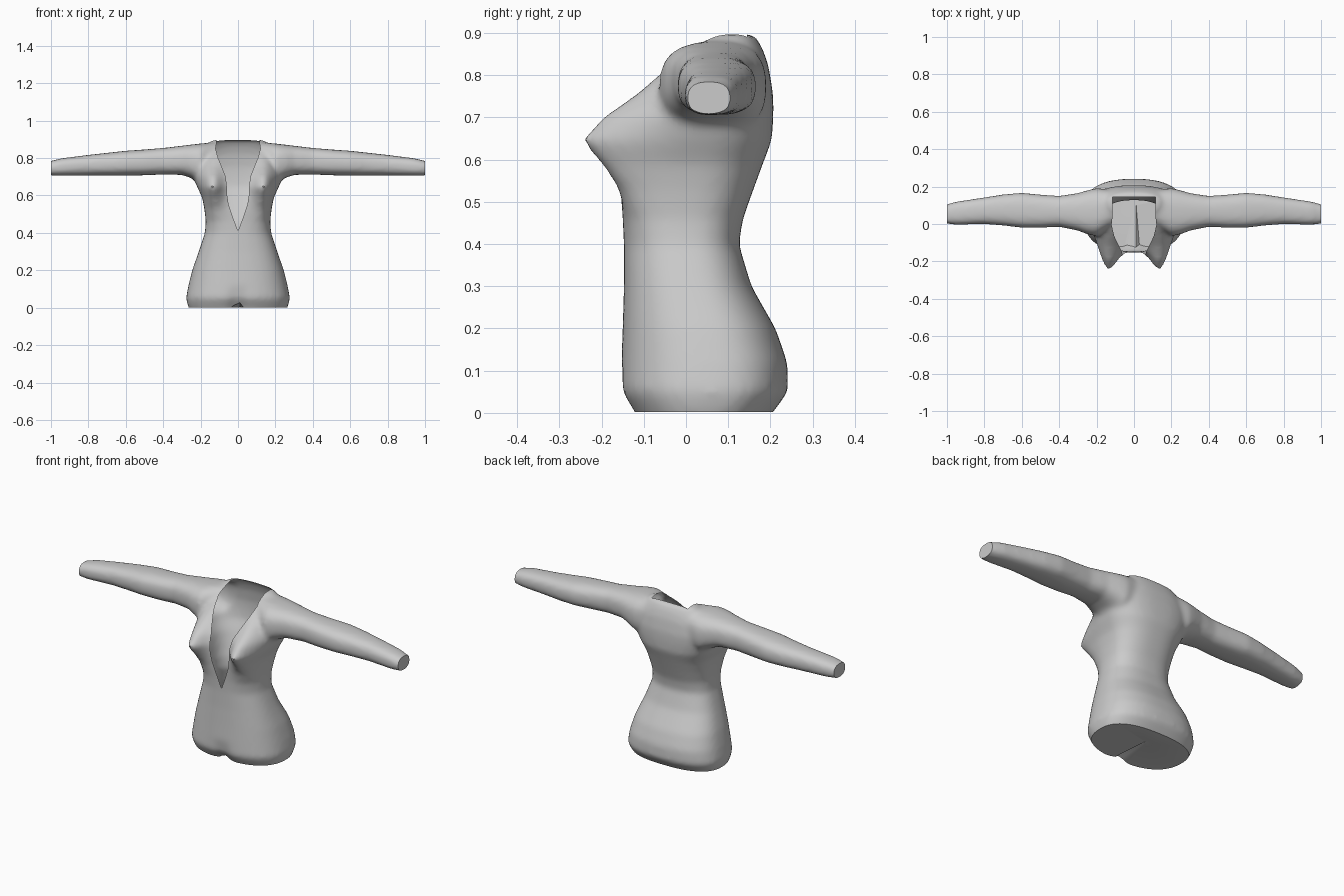
import bpy, bmesh, math
from mathutils import Vector

if "Cube" in bpy.data.objects:
    bpy.data.objects.remove(bpy.data.objects["Cube"])


def loft(name, rings):
    """Closed skin through a list of equally sized point rings."""
    bm = bmesh.new()
    rows = [[bm.verts.new(p) for p in ring] for ring in rings]
    n = len(rows[0])
    for a, b in zip(rows, rows[1:]):
        for i in range(n):
            j = (i + 1) % n
            bm.faces.new((a[i], a[j], b[j], b[i]))
    bm.faces.new(rows[0])
    bm.faces.new(rows[-1])
    bmesh.ops.recalc_face_normals(bm, faces=bm.faces)
    mesh = bpy.data.meshes.new(name)
    bm.to_mesh(mesh)
    bm.free()
    obj = bpy.data.objects.new(name, mesh)
    bpy.context.collection.objects.link(obj)
    return obj


def sample(table, t):
    """Linear interpolation of table rows keyed on their first value."""
    for a, b in zip(table, table[1:]):
        if t <= b[0]:
            f = max(0.0, (t - a[0]) / (b[0] - a[0]))
            return [p + (q - p) * f for p, q in zip(a[1:], b[1:])]
    return table[-1][1:]


def superellipse(n, power):
    for i in range(n):
        t = 2 * math.pi * (i + 0.5) / n
        c, s = math.cos(t), math.sin(t)
        yield (math.copysign(abs(c) ** power, c), math.copysign(abs(s) ** power, s))


def apply(obj, kind, **settings):
    bpy.context.view_layer.objects.active = obj
    mod = obj.modifiers.new(kind, kind)
    for key, value in settings.items():
        setattr(mod, key, value)
    bpy.ops.object.modifier_apply(modifier=mod.name)


def boolean(obj, other, operation):
    apply(obj, 'BOOLEAN', object=other, operation=operation, solver='EXACT',
          material_mode='TRANSFER')
    bpy.data.objects.remove(other)


grey = bpy.data.materials.new("light grey cloth")
grey.diffuse_color = (0.6, 0.6, 0.6, 1)
grey.use_nodes = True
grey.node_tree.nodes["Principled BSDF"].inputs["Base Color"].default_value = grey.diffuse_color
inner = bpy.data.materials.new("cutter")

# Torso: height, half width, front, back, bust depth
BODY = [(-0.04, 0.24, -0.10, 0.17, 0), (0.0, 0.265, -0.125, 0.205, 0),
        (0.05, 0.278, -0.155, 0.242, 0), (0.12, 0.265, -0.153, 0.24, 0),
        (0.20, 0.245, -0.15, 0.212, 0), (0.30, 0.21, -0.147, 0.155, 0),
        (0.40, 0.177, -0.147, 0.125, 0), (0.46, 0.172, -0.15, 0.135, 0.01),
        (0.53, 0.18, -0.155, 0.16, 0.035), (0.59, 0.192, -0.155, 0.182, 0.08),
        (0.645, 0.218, -0.15, 0.203, 0.125), (0.70, 0.24, -0.13, 0.207, 0.09),
        (0.75, 0.245, -0.09, 0.207, 0.05), (0.82, 0.22, -0.04, 0.196, 0.015),
        (0.86, 0.18, 0.0, 0.183, 0), (0.897, 0.135, 0.055, 0.162, 0)]
rings = []
for k in range(61):
    z = -0.04 + 0.937 * k / 60
    w, front, back, bust = sample(BODY, z)
    mid = 0.45 * front + 0.55 * back
    ring = []
    for c, s in superellipse(64, 0.8):
        x = w * c
        y = mid + s * (back - mid if s > 0 else mid - front)
        if s < 0:
            y -= bust * math.exp(-((abs(x) - 0.14) / 0.058) ** 2) * min(1, -s * 1.6)
            # crease between the two front halves of the hem
            y += 0.03 * max(0, 1 - abs(z) / 0.12) * math.exp(-(x / 0.04) ** 2)
        ring.append((x, y, z))
    rings.append(ring)
top = loft("long_sleeved_top", rings)

# Sleeves: distance from centre, front, back, bottom, top
SLEEVE = [(0, 0.03, 0.14, 0.72, 0.86), (0.1, 0.0, 0.18, 0.69, 0.886),
          (0.2, -0.065, 0.192, 0.665, 0.878), (0.25, -0.055, 0.18, 0.693, 0.872),
          (0.3, -0.035, 0.165, 0.71, 0.866), (0.4, -0.015, 0.15, 0.712, 0.854),
          (0.5, -0.02, 0.157, 0.708, 0.846), (0.6, -0.02, 0.167, 0.706, 0.839),
          (0.7, -0.008, 0.158, 0.706, 0.828), (0.8, 0.0, 0.142, 0.707, 0.817),
          (0.95, -0.004, 0.12, 0.705, 0.798), (0.99, 0.0, 0.108, 0.707, 0.787),
          (1.04, 0.01, 0.098, 0.712, 0.775)]
rings = []
for k in range(-52, 53):
    x = k * 0.02
    f, b, lo, hi = sample(SLEEVE, abs(x))
    rings.append([(x, (f + b) / 2 + c * (b - f) / 2, (lo + hi) / 2 + s * (hi - lo) / 2)
                  for c, s in superellipse(32, 0.75)])
boolean(top, loft("sleeves", rings), 'UNION')

# Blend the parts into one soft skin
apply(top, 'REMESH', mode='VOXEL', voxel_size=0.012)
apply(top, 'SMOOTH', factor=0.5, iterations=8)

# Trim cuffs and hem flat
bm = bmesh.new()
bm.from_mesh(top.data)
for point, normal in (((1, 0, 0), (1, 0, 0)), ((-1, 0, 0), (-1, 0, 0)),
                      ((0, 0, 0.002), (0, 0, -1))):
    bmesh.ops.bisect_plane(bm, geom=bm.verts[:] + bm.edges[:] + bm.faces[:],
                           plane_co=Vector(point), plane_no=Vector(normal), clear_outer=True)
    bmesh.ops.holes_fill(bm, edges=[e for e in bm.edges if e.is_boundary], sides=0)
bmesh.ops.recalc_face_normals(bm, faces=bm.faces)
bm.to_mesh(top.data)
bm.free()
top.data.materials.clear()
top.data.materials.append(grey)

# Small notch under the front of the hem
notch = loft("notch", [[(-0.07, y, -0.03), (0.07, y, -0.03), (0.01, y, z)]
                       for y, z in ((-0.3, 0.045), (0.1, 0.004))])
notch.data.materials.append(grey)
boolean(top, notch, 'DIFFERENCE')

# Deep open neckline: height, half width, back limit
NECK = [(0.415, 0.002, -0.03), (0.49, 0.03, 0.0), (0.55, 0.05, 0.03),
        (0.60, 0.058, 0.05), (0.65, 0.06, 0.08), (0.70, 0.066, 0.1),
        (0.75, 0.085, 0.115), (0.80, 0.106, 0.13), (0.85, 0.12, 0.14),
        (0.88, 0.115, 0.145), (1.0, 0.108, 0.145)]
cutter = loft("neck_cutter", [[(-w, -0.5, z), (w, -0.5, z), (w, y, z), (-w, y, z)]
                              for z, w, y in NECK])
cutter.data.materials.append(inner)
boolean(top, cutter, 'DIFFERENCE')

# Drop the pocket walls so the garment is an open shell
slot = top.data.materials.find("cutter")
bm = bmesh.new()
bm.from_mesh(top.data)
walls = [f for f in bm.faces if f.material_index == slot]
bmesh.ops.delete(bm, geom=walls, context='FACES')
for f in bm.faces:
    f.material_index = 0
bm.to_mesh(top.data)
bm.free()
top.data.materials.clear()
top.data.materials.append(grey)
bpy.data.materials.remove(inner)

bpy.context.view_layer.objects.active = top
top.select_set(True)
bpy.ops.object.shade_smooth_by_angle(angle=math.radians(40))
